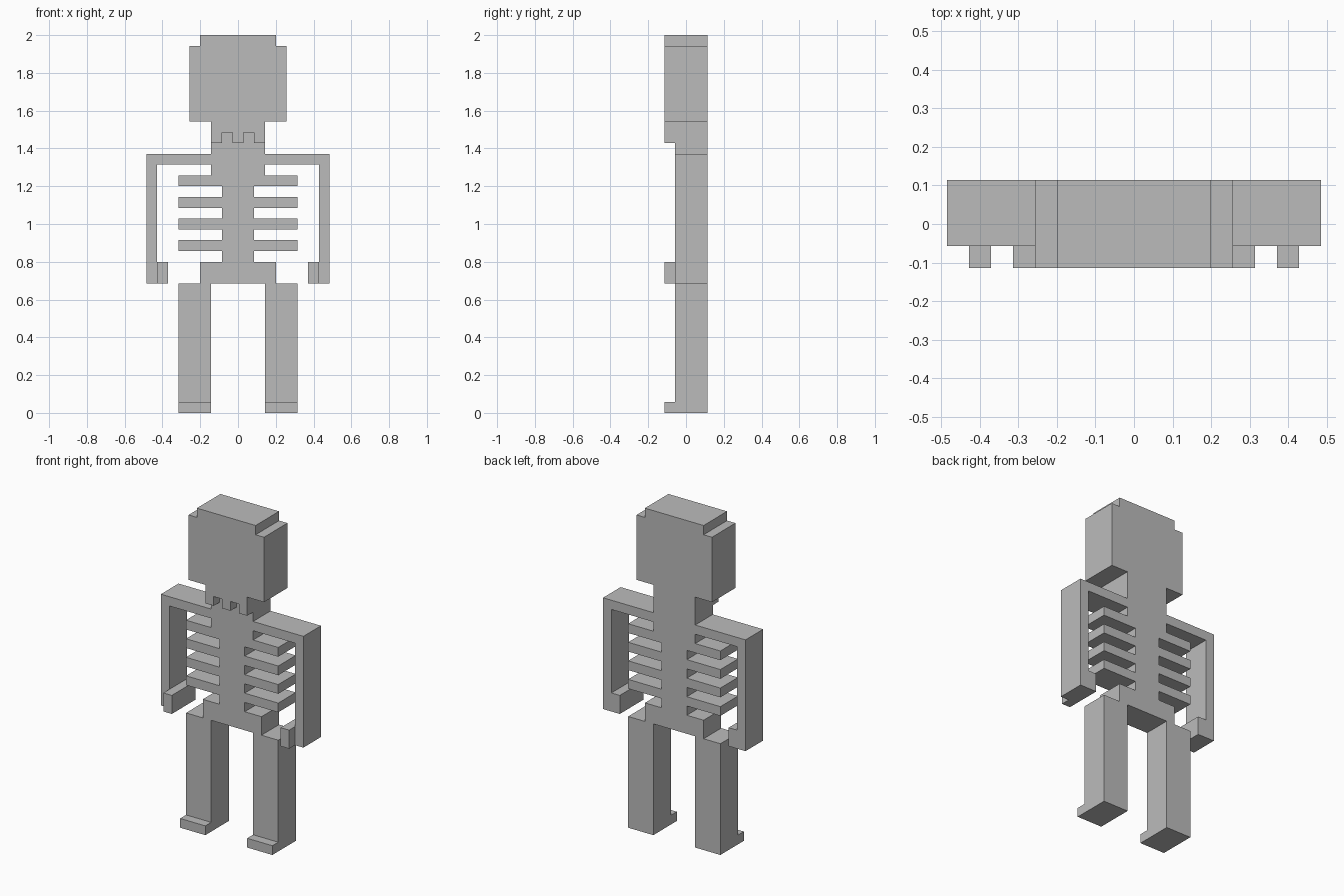
import bpy, bmesh
from mathutils import Vector

if "Cube" in bpy.data.objects:
    bpy.data.objects.remove(bpy.data.objects["Cube"])

U = 2 / 35  # one block; the figure is 35 blocks tall, 17 wide, 4 deep

bone = bpy.data.materials.new("bone_grey")
bone.diffuse_color = (0.5, 0.5, 0.5, 1)
bone.use_nodes = True
bone.node_tree.nodes["Principled BSDF"].inputs["Base Color"].default_value = bone.diffuse_color


def box(x0, x1, y0, y1, z0, z1):
    """Set of unit cells, bounds in blocks (x bounds are half-integers)."""
    return {(x, y, z)
            for x in range(int(x0 + 8.5), int(x1 + 8.5))
            for y in range(y0, y1)
            for z in range(z0, z1)}


def mirrored(cells):
    return {(16 - x, y, z) for x, y, z in cells}


parts = {}

# Skull with a narrower crown
parts["skull"] = box(-4.5, 4.5, -2, 2, 27, 34) | box(-3.5, 3.5, -2, 2, 34, 35)

# Jaw with three front teeth
jaw = box(-2.5, 2.5, -2, 2, 25, 27)
tooth_gap = box(0.5, 1.5, -2, -1, 25, 26)
parts["jaw"] = jaw - tooth_gap - mirrored(tooth_gap)

# Spine, widening into chest and neck
parts["spine"] = box(-1.5, 1.5, -1, 2, 14, 22) | box(-2.5, 2.5, -1, 2, 22, 25)
parts["pelvis"] = box(-3.5, 3.5, -1, 2, 12, 14)

# Paired limbs and ribs
limbs = {
    "shoulder": box(2.5, 8.5, -1, 2, 23, 24),
    "arm": box(7.5, 8.5, -1, 2, 12, 23),
    "hand": box(6.5, 7.5, -2, 2, 12, 14),
    "leg": box(2.5, 5.5, -1, 2, 0, 12),
    "foot": box(2.5, 5.5, -2, -1, 0, 1),
}
for i in range(4):
    limbs[f"rib_{i + 1}"] = box(1.5, 5.5, -1, 2, 15 + 2 * i, 16 + 2 * i)
for name, cells in limbs.items():
    parts["right_" + name] = cells
    parts["left_" + name] = mirrored(cells)

solid = set().union(*parts.values())


def build(name, cells):
    """Outer skin of a part, leaving out faces hidden against its neighbours."""
    bm = bmesh.new()
    verts = {}

    def vert(p):
        if p not in verts:
            verts[p] = bm.verts.new(((p[0] - 8.5) * U, p[1] * U, p[2] * U))
        return verts[p]

    for c in sorted(cells):
        for axis in range(3):
            for side in (0, 1):
                n = list(c)
                n[axis] += 2 * side - 1
                if tuple(n) in solid:
                    continue
                a, b = (axis + 1) % 3, (axis + 2) % 3
                loop = []
                for da, db in ((0, 0), (1, 0), (1, 1), (0, 1)):
                    p = list(c)
                    p[axis] += side
                    p[a] += da
                    p[b] += db
                    loop.append(vert(tuple(p)))
                bm.faces.new(loop if side else loop[::-1])
    # Merge the blocks into large flat faces
    bmesh.ops.dissolve_limit(bm, angle_limit=0.01, verts=bm.verts[:], edges=bm.edges[:])
    mesh = bpy.data.meshes.new(name)
    bm.to_mesh(mesh)
    bm.free()
    mesh.materials.append(bone)
    bpy.context.collection.objects.link(bpy.data.objects.new(name, mesh))


for part_name, part_cells in parts.items():
    build(part_name, part_cells)
